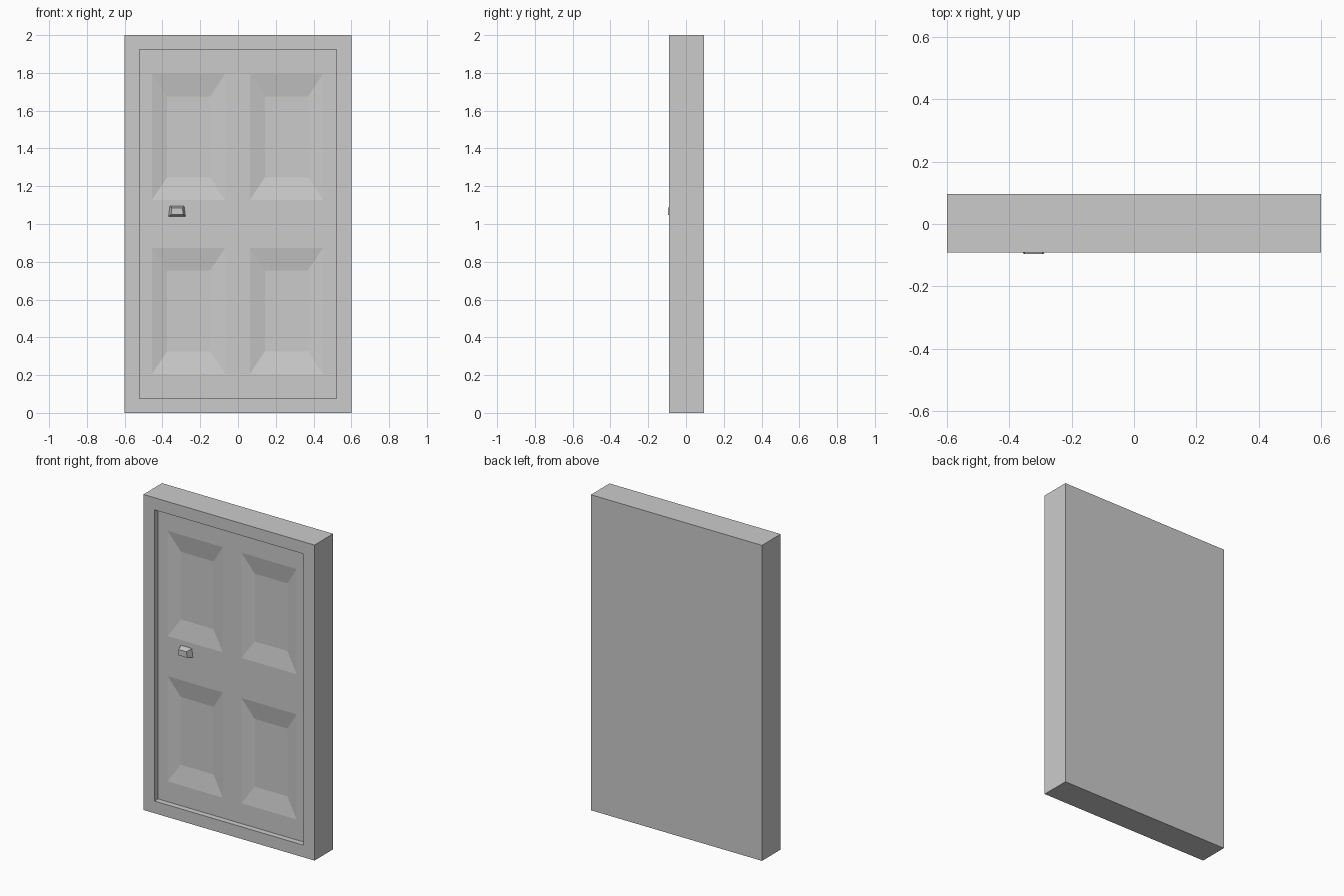
import bpy, bmesh

if "Cube" in bpy.data.objects:
    bpy.data.objects.remove(bpy.data.objects["Cube"])


def rect(x0, x1, z0, z1, y, taper=0.0):
    """Rectangular loop, counter-clockwise from the front; taper narrows the top."""
    return [(x0, y, z0), (x1, y, z0), (x1 - taper, y, z1), (x0 + taper, y, z1)]


def loft(bm, loops, cap_back=False, cap_front=False):
    rings = [[bm.verts.new(p) for p in loop] for loop in loops]
    for a, b in zip(rings, rings[1:]):
        for i in range(4):
            j = (i + 1) % 4
            bm.faces.new((a[i], a[j], b[j], b[i]))
    if cap_back:
        bm.faces.new(rings[0][::-1])
    if cap_front:
        bm.faces.new(rings[-1])


def finish(bm, name):
    bmesh.ops.remove_doubles(bm, verts=bm.verts, dist=0.0001)
    mesh = bpy.data.meshes.new(name)
    bm.to_mesh(mesh)
    bm.free()
    obj = bpy.data.objects.new(name, mesh)
    bpy.context.collection.objects.link(obj)
    return obj


BACK, FRONT, FACE, PANEL, TIP = 0.096, -0.091, -0.055, -0.035, -0.096
OPEN_X, OPEN_Z0, OPEN_Z1 = 0.522, 0.077, 1.923

# Frame: solid slab with a shallow rectangular recess in the front
bm = bmesh.new()
loft(bm, [rect(-0.6, 0.6, 0, 2, BACK),
          rect(-0.6, 0.6, 0, 2, FRONT),
          rect(-OPEN_X, OPEN_X, OPEN_Z0, OPEN_Z1, FRONT),
          rect(-OPEN_X, OPEN_X, OPEN_Z0, OPEN_Z1, FACE)], cap_back=True)
finish(bm, "door_frame")

# Door leaf: grid of cells, four of which slope down into sunken panels
xs = [-OPEN_X, -0.455, -0.068, 0.063, 0.45, OPEN_X]
zs = [OPEN_Z0, 0.206, 0.873, 1.127, 1.794, OPEN_Z1]
bm = bmesh.new()
for i in range(5):
    for k in range(5):
        x0, x1, z0, z1 = xs[i], xs[i + 1], zs[k], zs[k + 1]
        loops = [rect(x0, x1, z0, z1, FACE)]
        if i % 2 and k % 2:
            loops.append(rect(x0 + 0.079, x1 - 0.079, z0 + 0.119, z1 - 0.119, PANEL))
        loft(bm, loops, cap_front=True)
finish(bm, "door_leaf")

# Handle: small tapered block standing out from the leaf
bm = bmesh.new()
loft(bm, [rect(-0.368, -0.278, 1.04, 1.094, FACE, 0.007),
          rect(-0.354, -0.290, 1.049, 1.086, TIP, 0.004)],
     cap_back=True, cap_front=True)
finish(bm, "door_handle")
